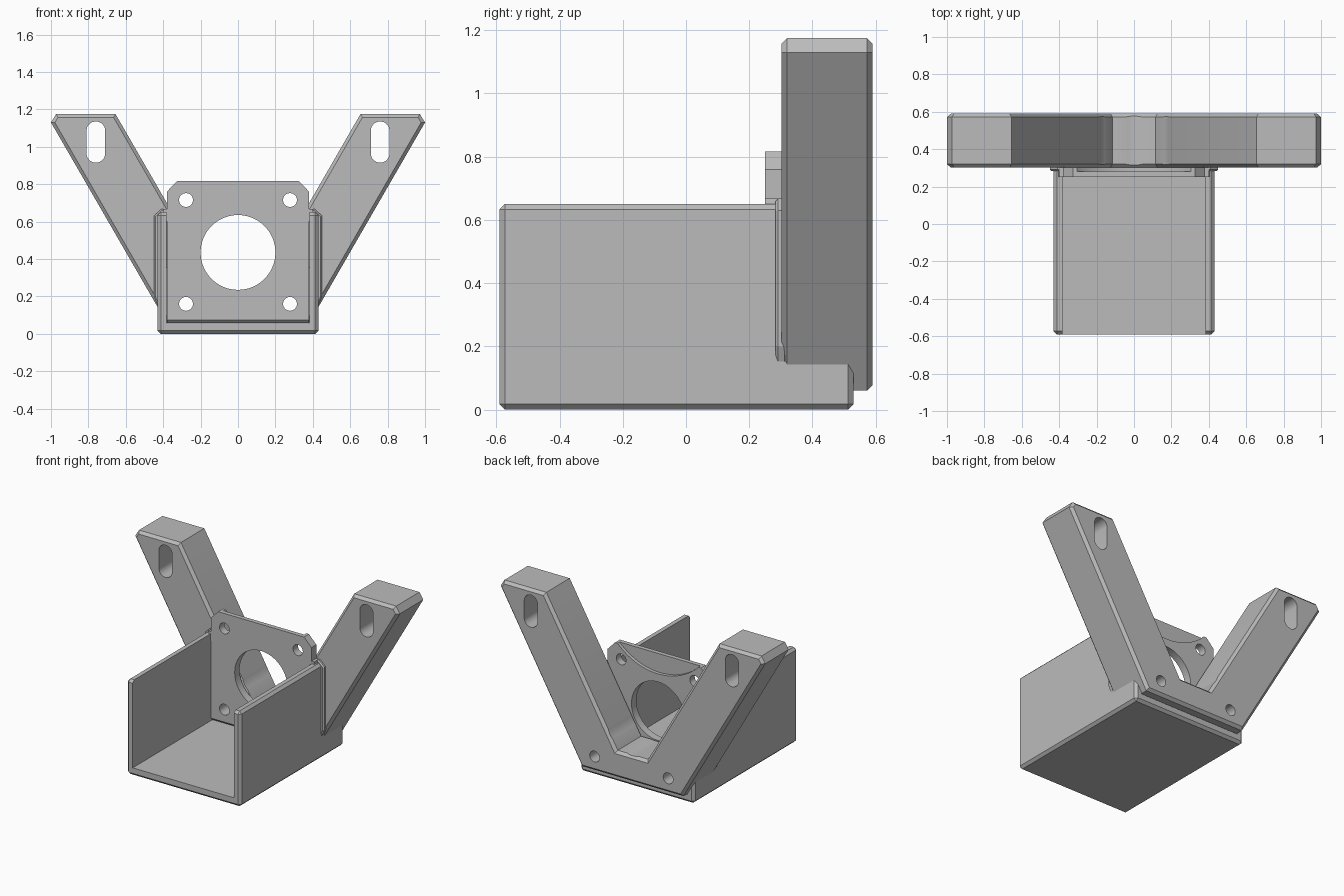
import bpy, bmesh, math

cube = bpy.data.objects.get("Cube")
if cube:
    bpy.data.objects.remove(cube, do_unlink=True)

grey = bpy.data.materials.new("plain grey")
grey.use_nodes = True
COLOUR = (0.5, 0.5, 0.5, 1)
grey.diffuse_color = COLOUR
grey.node_tree.nodes["Principled BSDF"].inputs["Base Color"].default_value = COLOUR


def mirrored(half):
    """Close a right-half outline with its mirror image."""
    return half + [(-x, z) for x, z in reversed(half)]


def slot(cx, cz, r, half_length=0.0, n=48):
    """Round hole outline, stretched upright into a slot."""
    pts = []
    for i in range(n):
        a = 2 * math.pi * (i + 0.5) / n
        pts.append((cx + r * math.cos(a),
                    cz + r * math.sin(a) + math.copysign(half_length, math.sin(a))))
    return pts


def add_prism(bm, outline, y0, y1):
    """Extrude an x-z outline along y."""
    front = [bm.verts.new((x, y0, z)) for x, z in outline]
    back = [bm.verts.new((x, y1, z)) for x, z in outline]
    bm.faces.new(front)
    bm.faces.new(back[::-1])
    n = len(outline)
    for i in range(n):
        j = (i + 1) % n
        bm.faces.new((front[j], front[i], back[i], back[j]))


def make(name, prisms, bevel=0.0, which=lambda e: True):
    bm = bmesh.new()
    for outline, y0, y1 in prisms:
        add_prism(bm, outline, y0, y1)
    bmesh.ops.recalc_face_normals(bm, faces=bm.faces)
    if bevel:
        bmesh.ops.bevel(bm, geom=[e for e in bm.edges if which(e)], offset=bevel,
                        segments=1, profile=0.5, affect='EDGES')
    mesh = bpy.data.meshes.new(name)
    bm.to_mesh(mesh)
    bm.free()
    mesh.materials.append(grey)
    ob = bpy.data.objects.new(name, mesh)
    bpy.context.collection.objects.link(ob)
    return ob


def cut(ob, cutter):
    mod = ob.modifiers.new("cut", 'BOOLEAN')
    mod.operation = 'DIFFERENCE'
    mod.solver = 'EXACT'
    mod.object = cutter
    bpy.context.view_layer.objects.active = ob
    bpy.ops.object.modifier_apply(modifier=mod.name)


def cap_edge(e):
    """Edges around the front and back faces of a prism."""
    return abs(e.verts[0].co.y - e.verts[1].co.y) < 1e-5


# Open channel: chamfered block hollowed along its length
channel = make("channel", [(mirrored([(0.43, 0), (0.43, 0.65)]), -0.59, 0.53)], 0.017)
hollow = make("hollow_cutter", [(mirrored([(0.383, 0.055), (0.383, 0.9)]), -0.8, 0.8)])
cut(channel, hollow)

# V-shaped pair of arms with chamfered rims
arm_half = [(0.382, 0.06), (1.0, 1.13), (0.972, 1.175), (0.655, 1.175), (0.115, 0.24)]
arms = make("arms", [(mirrored(arm_half), 0.302, 0.59)], 0.018, cap_edge)

# Mounting plate with clipped top corners and a chamfered foot
plate_half = [(0.38, 0.057), (0.38, 0.76), (0.325, 0.817)]
plate = make("mounting_plate", [(mirrored(plate_half), 0.25, 0.303)], 0.018,
             lambda e: all(v.co.z < 0.06 and v.co.y < 0.26 for v in e.verts))

# Central bore, screw holes and arm slots
holes = [slot(0, 0.435, 0.2, n=96)]
for side in (-1, 1):
    holes += [slot(side * 0.278, z, 0.037) for z in (0.16, 0.715)]
    holes.append(slot(side * 0.76, 1.025, 0.05, 0.06))
drill = make("hole_cutter", [(h, 0.0, 0.9) for h in holes])
for ob in (arms, plate):
    cut(ob, drill)

# Shallow round relief in the back of the plate
relief = make("relief_cutter", [(slot(0, 1.12, 0.43, n=96), 0.28, 0.32)])
cut(plate, relief)

# Small ribs joining channel walls to arms
for side, label in ((1, "left"), (-1, "right")):
    rib = [(side * x, z) for x, z in
           ((0.375, 0.667), (0.41, 0.667), (0.45, 0.63), (0.45, 0.2), (0.425, 0.14), (0.385, 0.14))]
    make(label + "_rib", [(rib, 0.283, 0.32)], 0.008, cap_edge)
    ear = [(side * x, z) for x, z in ((0.37, 0.6), (0.37, 0.667), (0.4, 0.667), (0.41, 0.6))]
    make(label + "_ear", [(ear, 0.25, 0.3)])

for cutter in (hollow, drill, relief):
    bpy.data.objects.remove(cutter, do_unlink=True)

# Smooth the round holes, keep the rest crisp
bpy.ops.object.select_all(action='DESELECT')
for ob in (channel, arms, plate):
    ob.select_set(True)
bpy.context.view_layer.objects.active = arms
bpy.ops.object.shade_smooth_by_angle(angle=math.radians(30))
